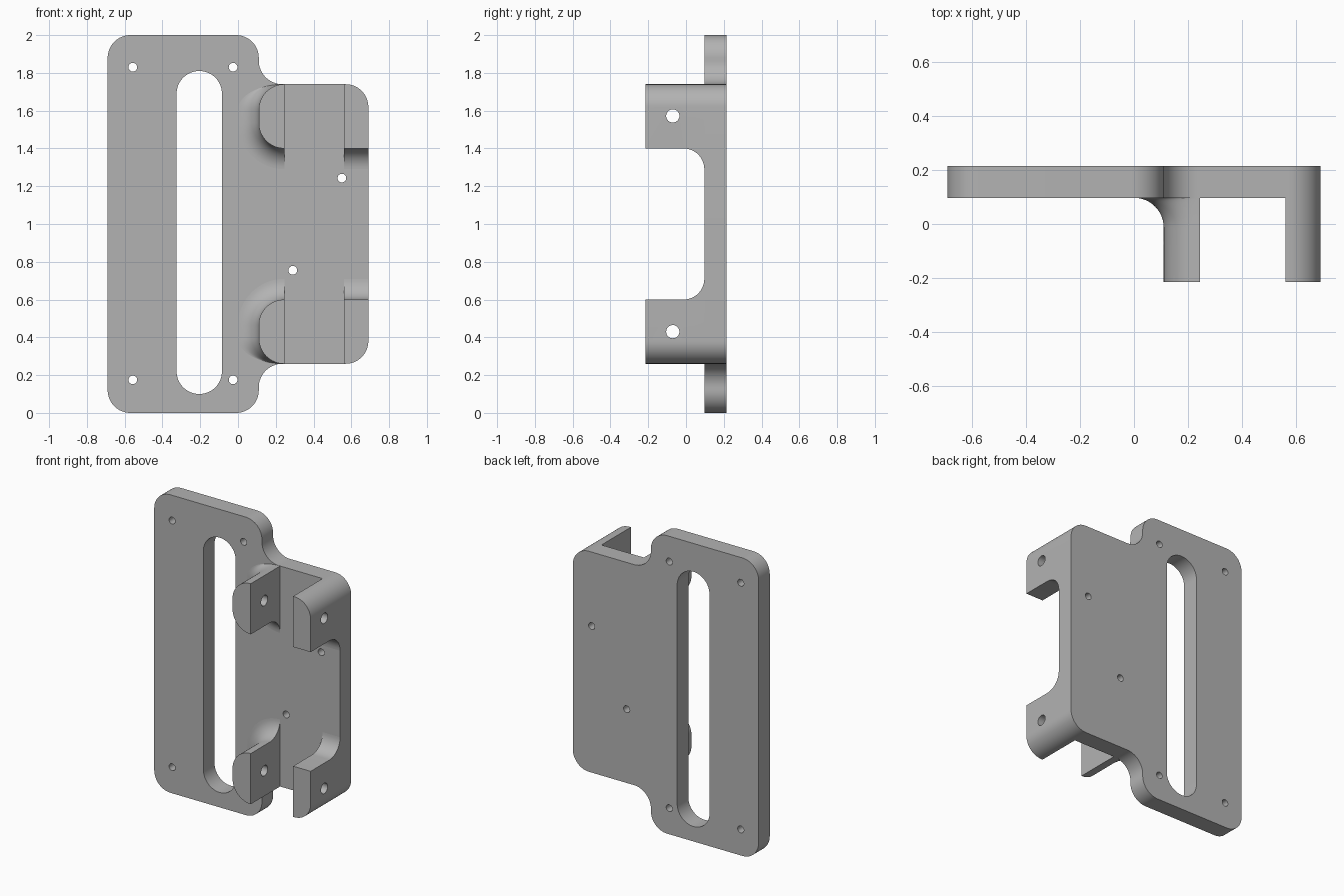
import bpy
import bmesh
from math import sin, cos, pi, radians
from mathutils import Matrix, Vector

if "Cube" in bpy.data.objects:
    bpy.data.objects.remove(bpy.data.objects["Cube"], do_unlink=True)

HALF = 0.215             # half of the overall depth
FACE = 0.097             # front face of the plate
TOP, LUG_LOW = 1.74, 1.40
FILLET = 0.11

metal = bpy.data.materials.new("plain grey metal")
metal.use_nodes = True
grey = (0.45, 0.45, 0.45, 1)
metal.diffuse_color = grey
metal.node_tree.nodes["Principled BSDF"].inputs["Base Color"].default_value = grey


def arc(cx, cz, rx, rz, start, end, steps=16):
    """Points of an elliptical arc in the XZ plane, angles in degrees."""
    angles = [radians(start + (end - start) * i / steps) for i in range(steps + 1)]
    return [(cx + rx * cos(a), cz + rz * sin(a)) for a in angles]


def flip(points):
    """Mirror a profile about the mid height, keeping its direction."""
    return [(x, 2 - z) for x, z in reversed(points)]


def loft(name, rings):
    """Skin a list of (y, profile) rings into a closed solid."""
    bm = bmesh.new()
    loops = [[bm.verts.new((x, y, z)) for x, z in ring] for y, ring in rings]
    n = len(loops[0])
    for a, b in zip(loops, loops[1:]):
        for i in range(n):
            j = (i + 1) % n
            bm.faces.new((a[i], a[j], b[j], b[i]))
    bm.faces.new(loops[0])
    bm.faces.new(loops[-1])
    bmesh.ops.recalc_face_normals(bm, faces=bm.faces)
    mesh = bpy.data.meshes.new(name)
    bm.to_mesh(mesh)
    bm.free()
    mesh.materials.append(metal)
    obj = bpy.data.objects.new(name, mesh)
    bpy.context.collection.objects.link(obj)
    return obj


def pin(location, radius, axis):
    """Round cutter through the part along the given axis."""
    bpy.ops.mesh.primitive_cylinder_add(vertices=32, radius=radius, depth=1, location=location)
    obj = bpy.context.object
    turn = Vector((0, 0, 1)).rotation_difference(Vector(axis)).to_matrix().to_4x4()
    obj.data.transform(turn)
    obj.data.materials.append(metal)
    return obj


def cut(obj, cutters):
    """Subtract the cutters, then remove them."""
    for cutter in cutters:
        cutter.hide_render = True
        mod = obj.modifiers.new("hole", "BOOLEAN")
        mod.operation, mod.solver, mod.object = "DIFFERENCE", "EXACT", cutter
    bpy.context.view_layer.update()
    graph = bpy.context.evaluated_depsgraph_get()
    mesh = bpy.data.meshes.new_from_object(obj.evaluated_get(graph))
    obj.modifiers.clear()
    obj.data = mesh
    for cutter in cutters:
        bpy.data.objects.remove(cutter, do_unlink=True)


def finish(obj):
    bpy.ops.object.select_all(action="DESELECT")
    obj.select_set(True)
    bpy.context.view_layer.objects.active = obj
    bpy.ops.object.shade_smooth_by_angle(angle=radians(30))


# Plate: rounded tall panel stepping down to a shorter side panel
upper = (arc(-0.57, 1.88, 0.12, 0.12, 180, 90)
         + arc(-0.01, 1.88, 0.12, 0.12, 90, 0)
         + arc(0.235, 1.865, 0.125, 0.125, 180, 270)
         + arc(0.57, TOP - 0.12, 0.12, 0.12, 90, 0))
outline = upper + flip(upper)
plate = loft("mounting_plate", [(FACE, outline), (HALF, outline)])

# Long slot and small screw holes
slot_shape = (arc(-0.205, 1.69, 0.12, 0.12, 180, 0, 32)
              + arc(-0.205, 0.22, 0.12, 0.12, 0, -180, 32))
cutters = [loft("slot_cutter", [(-0.5, slot_shape), (0.5, slot_shape)])]
screws = [(x, z) for x in (-0.557, -0.026) for z in (0.175, 1.83)]
screws += [(0.55, 1.243), (0.29, 0.755)]
cutters += [pin((x, 0, z), 0.023, (0, 1, 0)) for x, z in screws]
cut(plate, cutters)
finish(plate)


def inner_ring(o):
    """Rounded inner lug section, flared by o to the side and below."""
    return (arc(0.245, TOP - 0.135, 0.135 + o, 0.135, 90, 180)
            + arc(0.245, LUG_LOW + 0.135, 0.135 + o, 0.135 + o, 180, 270))


def outer_ring(o):
    """Outer lug section with a rounded corner, flared by o below."""
    return ([(0.56, LUG_LOW - o), (0.56, TOP)]
            + arc(0.57, TOP - 0.12, 0.12, 0.12, 90, 0)
            + [(0.69, LUG_LOW - o)])


# Four lugs with curved roots and a cross pin hole each
STEPS = 12
for side, section in (("inner", inner_ring), ("outer", outer_ring)):
    for level in ("upper", "lower"):
        rings = [(-HALF, section(0))]
        for i in range(STEPS + 1):
            a = i / STEPS * pi / 2
            rings.append((FACE - FILLET + FILLET * sin(a), section(FILLET * (1 - cos(a)))))
        if level == "lower":
            rings = [(y, flip(ring)) for y, ring in rings]
        lug = loft(f"{level}_{side}_lug", rings)
        z = 1.572 if level == "upper" else 0.43
        cut(lug, [pin((0.4, -0.07, z), 0.035, (1, 0, 0))])
        finish(lug)
